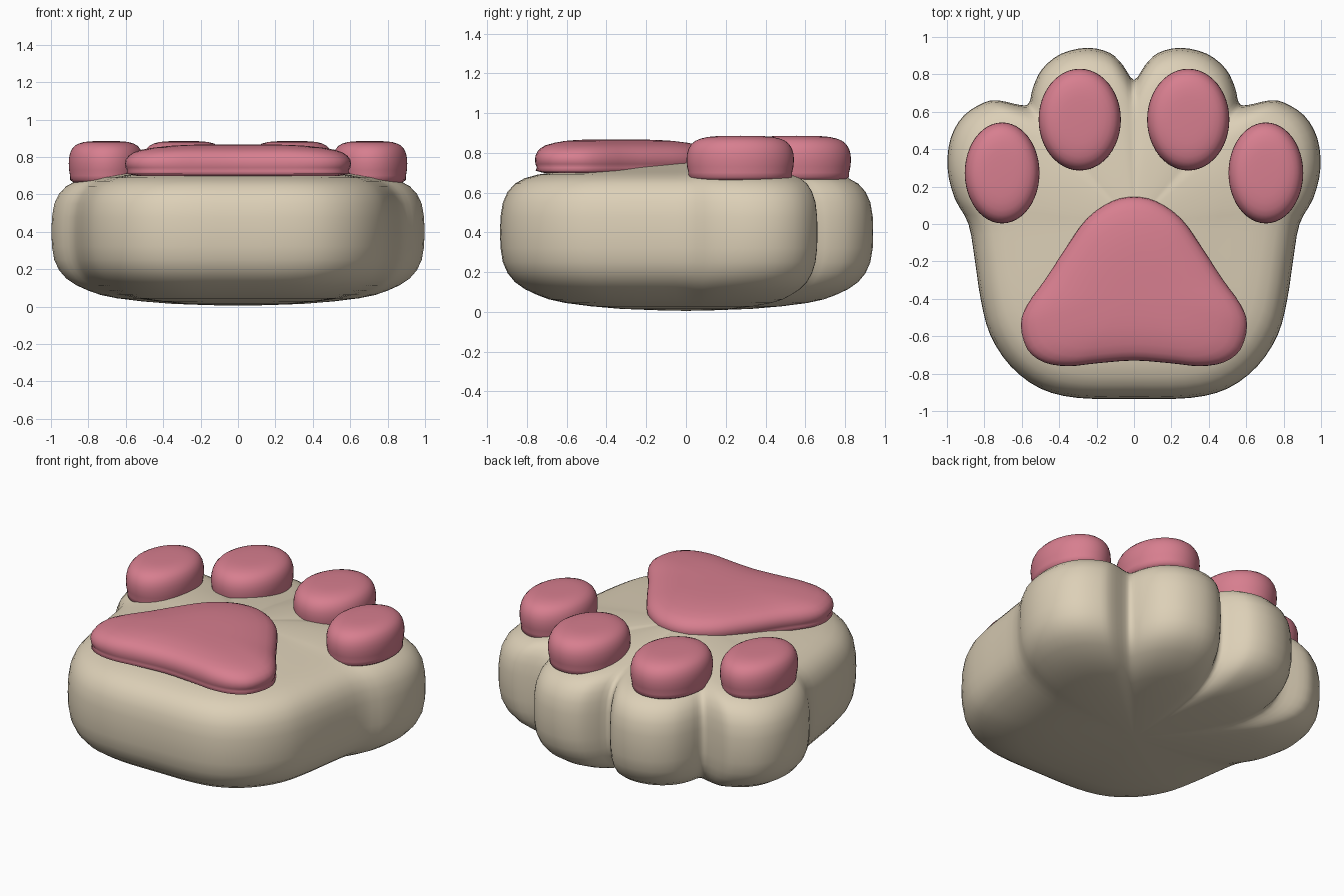
import bpy, bmesh, math
from mathutils import Vector

if "Cube" in bpy.data.objects:
    bpy.data.objects.remove(bpy.data.objects["Cube"])


def material(name, rgb):
    m = bpy.data.materials.new(name)
    m.diffuse_color = (*rgb, 1)
    m.use_nodes = True
    m.node_tree.nodes["Principled BSDF"].inputs["Base Color"].default_value = m.diffuse_color
    return m


FUR = material("cream fur", (0.72, 0.63, 0.475))
PINK = material("pink pad", (0.68, 0.21, 0.275))


def spline(pts, closed, n=3):
    """Catmull-Rom curve through 2D points."""
    p = [Vector(q) for q in pts]
    out, c = [], len(p)
    get = (lambda i: p[i % c]) if closed else (lambda i: p[max(0, min(c - 1, i))])
    for i in range(c if closed else c - 1):
        a, b, d, e = (get(i + k) for k in (-1, 0, 1, 2))
        for k in range(n):
            t = k / n
            out.append(0.5 * (2 * b + (d - a) * t + (2 * a - 5 * b + 4 * d - e) * t * t
                              + (3 * b - a - 3 * d + e) * t ** 3))
    if not closed:
        out.append(p[-1])
    return out


def mirrored(half):
    """Half outline starting and ending on x = 0 -> full loop."""
    return half + [(-x, y) for x, y in reversed(half[1:-1])]


def cushion(name, outline, profile, centre, mat):
    """Outline scaled about its centre by a (scale, z) profile, poles at both ends."""
    c = Vector(centre)
    loop = spline(outline, True)
    prof = spline(profile, False, 2)
    bm = bmesh.new()
    bottom = bm.verts.new((c.x, c.y, prof[0].y))
    top = bm.verts.new((c.x, c.y, prof[-1].y))
    rings = [[bm.verts.new((*(c + (q - c) * s), z)) for q in loop] for s, z in prof[1:-1]]
    n = len(loop)
    for i in range(n):
        j = (i + 1) % n
        bm.faces.new((bottom, rings[0][j], rings[0][i]))
        bm.faces.new((top, rings[-1][i], rings[-1][j]))
        for a, b in zip(rings, rings[1:]):
            bm.faces.new((a[i], a[j], b[j], b[i]))
    bmesh.ops.recalc_face_normals(bm, faces=bm.faces)
    for f in bm.faces:
        f.smooth = True
    me = bpy.data.meshes.new(name)
    bm.to_mesh(me)
    bm.free()
    me.materials.append(mat)
    ob = bpy.data.objects.new(name, me)
    bpy.context.collection.objects.link(ob)
    return ob


# Paw body with four toe lobes
body = [(0, -.935), (.3, -.93), (.5, -.88), (.66, -.76), (.77, -.59), (.82, -.4),
        (.85, -.2), (.885, 0), (.96, .14), (.997, .3), (.98, .46), (.91, .58), (.8, .65),
        (.72, .66), (.6, .635), (.56, .65), (.54, .73), (.49, .83), (.39, .91),
        (.25, .942), (.13, .915), (.06, .85), (0, .77)]
body_profile = [(0, .005), (.35, .015), (.65, .045), (.8, .085), (.92, .15), (.985, .25),
                (1, .4), (.985, .55), (.92, .645), (.8, .69), (.6, .715), (.35, .745), (0, .77)]
cushion("paw_body", mirrored(body), body_profile, (0, 0), FUR)

# Large palm pad
palm = [(0, .145), (.12, .12), (.25, .03), (.36, -.12), (.47, -.29), (.57, -.43),
        (.605, -.54), (.57, -.67), (.48, -.74), (.35, -.76), (.2, -.745), (0, -.73)]
palm_profile = [(0, .69), (.9, .70), (.975, .725), (1, .765), (.97, .805), (.86, .838),
                (.6, .86), (.3, .867), (0, .868)]
cushion("palm_pad", mirrored(palm), palm_profile, (0, -.38), PINK)

# Oval toe pads
toe_profile = [(0, .655), (.86, .662), (.965, .70), (1, .765), (.965, .82), (.84, .86),
               (.6, .88), (.3, .885), (0, .886)]
for side, label in ((1, "right"), (-1, "left")):
    for part, x, y, rx, ry in (("outer", .705, .273, .2, .27), ("inner", .29, .558, .22, .272)):
        oval = [(side * x + rx * math.cos(k * math.tau / 16), y + ry * math.sin(k * math.tau / 16))
                for k in range(16)]
        cushion(f"{part}_toe_pad_{label}", oval, toe_profile, (side * x, y), PINK)
